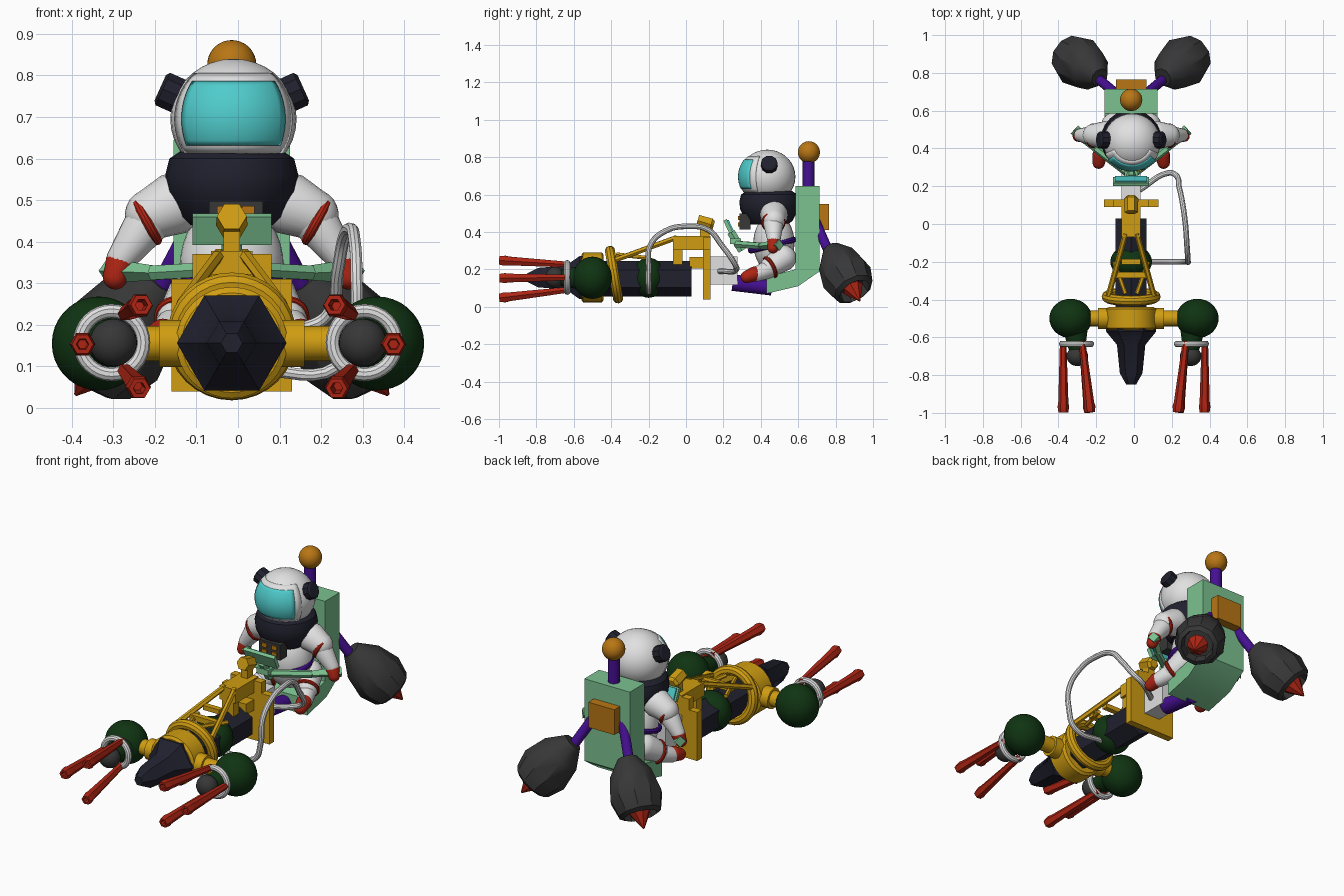
import bpy, bmesh
from math import sin, cos, pi, radians
from mathutils import Vector, Matrix, Euler

if "Cube" in bpy.data.objects:
    bpy.data.objects.remove(bpy.data.objects["Cube"])

C = -0.015  # centre line of the body


def material(name, *rgb):
    m = bpy.data.materials.new(name)
    m.use_nodes = True
    m.diffuse_color = (*rgb, 1)
    m.node_tree.nodes["Principled BSDF"].inputs["Base Color"].default_value = (*rgb, 1)
    return m


yellow = material("yellow", .63, .34, .006)
orange = material("orange", .48, .18, .007)
purple = material("purple", .06, .005, .29)
mint = material("mint green", .2, .54, .28)
cyan = material("cyan", .08, .6, .6)
forest = material("dark green", .005, .034, .006)
navy = material("navy", .015, .015, .028)
grey = material("dark grey", .038, .038, .038)
red = material("red", .42, .018, .007)
white = material("white", .75, .75, .75)


def finish(name, bm, mat):
    bmesh.ops.remove_doubles(bm, verts=bm.verts, dist=1e-5)
    bmesh.ops.recalc_face_normals(bm, faces=bm.faces)
    me = bpy.data.meshes.new(name)
    bm.to_mesh(me)
    bm.free()
    me.materials.append(mat)
    ob = bpy.data.objects.new(name, me)
    bpy.context.collection.objects.link(ob)
    return ob


def lathe(name, prof, pos, axis, mat, n=24, phase=0, closed=False):
    """Spin (along, radius) points about an axis through pos."""
    bm = bmesh.new()
    q = Vector(axis).to_track_quat('Z', 'Y')
    rings = [[bm.verts.new(Vector(pos) + q @ Vector((r * cos(phase + 2 * pi * i / n),
              r * sin(phase + 2 * pi * i / n), a))) for i in range(n)] for a, r in prof]
    pairs = list(zip(rings, rings[1:]))
    if closed:
        pairs.append((rings[-1], rings[0]))
    else:
        bm.faces.new(rings[0])
        bm.faces.new(rings[-1])
    for p, k in pairs:
        for i in range(n):
            j = (i + 1) % n
            bm.faces.new((p[i], p[j], k[j], k[i]))
    bmesh.ops.dissolve_degenerate(bm, edges=bm.edges, dist=1e-6)
    return finish(name, bm, mat)


def torus(name, pos, axis, major, minor, mat):
    prof = [(minor * sin(2 * pi * i / 10), major + minor * cos(2 * pi * i / 10)) for i in range(10)]
    return lathe(name, prof, pos, axis, mat, 32, closed=True)


def rod(name, a, b, r1, r2, mat, n=16):
    d = Vector(b) - Vector(a)
    return lathe(name, [(0, r1), (d.length, r2)], a, d, mat, n)


def limb(name, a, b, r1, r2, mat):
    """Round-ended tapering limb."""
    d = Vector(b) - Vector(a)
    t = [pi / 2 * i / 6 for i in range(7)]
    prof = [(-r1 * cos(x), r1 * sin(x)) for x in t] + [(d.length + r2 * sin(x), r2 * cos(x)) for x in t]
    return lathe(name, prof, a, d, mat, 20)


def ball(name, pos, r, mat):
    bm = bmesh.new()
    bmesh.ops.create_uvsphere(bm, u_segments=32, v_segments=18, radius=1,
                              matrix=Matrix.Translation(pos) @ Matrix.Diagonal((*r, 1)))
    return finish(name, bm, mat)


def box(name, pos, size, mat, tilt=0):
    bm = bmesh.new()
    bmesh.ops.create_cube(bm, size=1, matrix=Matrix.Translation(pos) @
                          Euler((radians(tilt), 0, 0)).to_matrix().to_4x4() @ Matrix.Diagonal((*size, 1)))
    return finish(name, bm, mat)


def face_patch(name, az, low, high, k, mat):
    """Curved plate lying on the front of the helmet."""
    bm = bmesh.new()
    bmesh.ops.create_grid(bm, x_segments=14, y_segments=12, size=1)
    for v in bm.verts:
        a = radians(az) * v.co.x
        e = radians(low + (high - low) * (v.co.y + 1) / 2)
        v.co = Vector((C + .004 + .152 * k * sin(a) * cos(e), .435 - .15 * k * cos(a) * cos(e),
                       .695 + .145 * k * sin(e)))
    ob = finish(name, bm, mat)
    ob.modifiers.new("thickness", 'SOLIDIFY').thickness = .009
    return ob


# Nose, hull and middle tank
lathe("nose", [(0, .026), (.06, .06), (.21, .075), (.28, .132), (.4, .132)],
      (C, -.85, .156), (0, 1, 0), navy, 6)
lathe("hull", [(0, .095), (.48, .095)], (C, -.45, .15), (0, 1, 0), navy, 6, radians(30))
ball("middle_tank", (C, -.2, .155), (.11, .09, .107), forest)
lathe("engine_drum", [(-.06, .12), (-.05, .134), (.05, .134), (.06, .12)],
      (C, -.5, .157), (0, 1, 0), yellow, 32)
torus("hull_ring", (C, -.385, .172), (0, 1, .17), .128, .028, yellow)

# Yellow frame
box("frame_plate", (C, .11, .175), (.29, .04, .27), yellow)
box("frame_step", (C, .11, .34), (.19, .04, .06), yellow)
box("frame_top", (C, .03, .34), (.1, .2, .075), yellow)
box("frame_post", (C, -.045, .27), (.07, .05, .14), yellow)
box("frame_bridge", (C, .06, .235), (.1, .08, .06), yellow)
box("pod_post", (C, .1, .4), (.04, .05, .07), yellow)
lathe("pod", [(-.045, .025), (-.03, .038), (.045, .036)], (C, .105, .448), (0, -1, .3), yellow, 6)
box("cross_bar", (C, -.27, .275), (.17, .03, .03), yellow)
box("rear_cross_bar", (C, -.2, .31), (.1, .03, .025), yellow)
for s in (-1, 1):
    rod("frame_strut", (C + s * .12, -.38, .25), (C + s * .03, -.05, .37), .015, .015, yellow, 6)
    rod("lower_strut", (C + s * .03, -.37, .28), (C + s * .09, -.2, .26), .012, .012, yellow, 6)

# Front side engines
for s in (-1, 1):
    rod("engine_arm", (C, -.5, .155), (s * .25, -.5, .155), .042, .042, yellow)
    rod("engine_flange", (C + s * .11, -.5, .155), (C + s * .175, -.5, .155), .056, .056, yellow)
    ball("engine_ball", (s * .335, -.5, .155), (.113, .104, .113), forest)
    rod("engine_neck", (s * .31, -.56, .155), (s * .3, -.68, .155), .065, .04, forest)
    ball("engine_tip", (s * .3, -.7, .157), (.057, .052, .057), grey)
    torus("engine_ring", (s * .304, -.635, .157), (0, 1, 0), .076, .017, white)
    for bx, bz, ex, ez in ((.375, .157, .374, .153), (.275, .225, .232, .248), (.275, .092, .237, .047)):
        a, b = Vector((s * bx, -.62, bz)), Vector((s * ex, -.997, ez))
        n = (b - a).length
        lathe("exhaust", [(0, .017), (n - .05, .027), (n - .03, .031), (n, .026), (n, .015), (n - .05, .012)],
              a, b - a, red, 6)

# Hose
cu = bpy.data.curves.new("hose", 'CURVE')
cu.dimensions = '3D'
cu.bevel_depth = .015
cu.bevel_resolution = 3
path = [(.05, -.2, .09), (.24, -.2, .1), (.28, -.2, .2), (.285, -.19, .33), (.28, -.11, .405), (.272, 0, .43),
        (.255, .12, .41), (.24, .19, .33), (.22, .26, .23), (.18, .27, .2), (.03, .18, .19)]
sp = cu.splines.new('BEZIER')
sp.bezier_points.add(len(path) - 1)
for p, co in zip(sp.bezier_points, path):
    p.co = co
    p.handle_left_type = p.handle_right_type = 'AUTO'
sp.resolution_u = 6
cu.materials.append(white)
hose = bpy.data.objects.new("hose", cu)
bpy.context.collection.objects.link(hose)
bpy.context.view_layer.objects.active = hose
hose.select_set(True)
bpy.ops.object.convert(target='MESH')

# Coupling, console and handlebars
box("coupling", (C, .195, .195), (.1, .16, .15), white)
rod("seat_tube", (C, .25, .13), (C, .46, .1), .045, .04, purple)
box("console", (C, .225, .43), (.19, .02, .075), mint, 25)
box("screen", (C, .237, .436), (.17, .008, .06), cyan, 25)
rod("console_stem", (C, .24, .4), (C, .3, .3), .025, .025, mint, 6)
box("console_base", (C, .265, .35), (.07, .06, .03), mint)
for s in (-1, 1):
    rod("handlebar", (C + s * .02, .27, .335), (C + s * .19, .4, .325), .02, .02, mint, 6)
    rod("handlebar_end", (C + s * .19, .4, .325), (C + s * .3, .5, .33), .018, .03, mint, 4)

# Seat and backpack
bm = bmesh.new()
side = [(.43, .07), (.6, .11), (.715, .19), (.715, .645), (.585, .645), (.585, .2), (.43, .16)]
f = bm.faces.new([bm.verts.new((C - .14, y, z)) for y, z in side])
ext = bmesh.ops.extrude_face_region(bm, geom=[f])
bmesh.ops.translate(bm, vec=(.28, 0, 0), verts=[v for v in ext["geom"] if isinstance(v, bmesh.types.BMVert)])
finish("backpack_seat", bm, mint)
box("rear_box", (C, .738, .48), (.16, .055, .14), orange)
rod("antenna", (C, .655, .63), (C, .655, .79), .031, .031, purple)
ball("antenna_ball", (C, .657, .826), (.059, .059, .059), orange)

# Rear thrusters
for s in (-1, 1):
    pos, axis = (C + s * .26, .845, .185), (s * .55, .4, -.73)
    lathe("thruster", [(-.17, .05), (-.08, .112), (.04, .138), (.125, .112), (.14, .088), (.08, .078)],
          pos, axis, grey, 10)
    lathe("thruster_tip", [(.07, .035), (.12, .058), (.21, .004)], pos, axis, red, 8)
    rod("thruster_strut", (C + s * .08, .69, .46), (C + s * .17, .765, .29), .026, .026, purple)

# Astronaut body
ball("lower_torso", (C, .47, .34), (.125, .11, .16), white)
lathe("collar", [(0, .1), (.02, .125), (.08, .155), (.12, .16), (.16, .15), (.18, .12)],
      (C, .445, .44), (0, 0, 1), navy, 24)
box("chest_pack", (C + .01, .315, .455), (.13, .06, .085), grey)
for s in (-1, 1):
    for z in (.44, .475):
        box("chest_button", (C + .01 + s * .03, .283, z), (.03, .008, .022), orange)
torus("waist_harness", (C, .46, .33), (0, -.25, 1), .115, .018, purple)

# Helmet
ball("helmet", (C + .004, .435, .695), (.152, .15, .145), white)
face_patch("visor_frame", 66, -34, 48, 1.025, white)
face_patch("visor", 52, -25, 37, 1.045, cyan)
for s in (-1, 1):
    lathe("ear_pad", [(-.03, .045), (.025, .045), (.032, .035)],
          (C + s * .143, .445, .757), (s, 0, .45), navy, 10)

# Arms and legs
for s in (-1, 1):
    def p(x, y, z):
        return (C + s * x, y, z)
    limb("upper_arm", p(.14, .47, .49), p(.195, .47, .465), .075, .062, white)
    torus("arm_cuff", p(.205, .467, .45), (s * .88, 0, -.48), .053, .012, red)
    limb("forearm", p(.2, .467, .45), p(.265, .47, .36), .056, .036, white)
    limb("glove", p(.268, .47, .35), p(.28, .465, .315), .036, .03, red)
    limb("thigh", p(.09, .52, .26), p(.125, .45, .21), .07, .056, white)
    torus("leg_cuff", p(.125, .45, .21), (s * .3, -.8, -.4), .054, .011, red)
    limb("shin", p(.13, .44, .2), p(.16, .38, .175), .05, .04, white)
    limb("boot", p(.165, .365, .175), p(.172, .325, .16), .04, .033, red)

# Smooth round parts, keep facets sharp
for ob in bpy.context.collection.objects:
    if ob.type == 'MESH' and ob.data.materials and ob.data.materials[0] is not None:
        bpy.ops.object.select_all(action='DESELECT')
        ob.select_set(True)
        bpy.context.view_layer.objects.active = ob
        bpy.ops.object.shade_smooth_by_angle(angle=radians(32))
